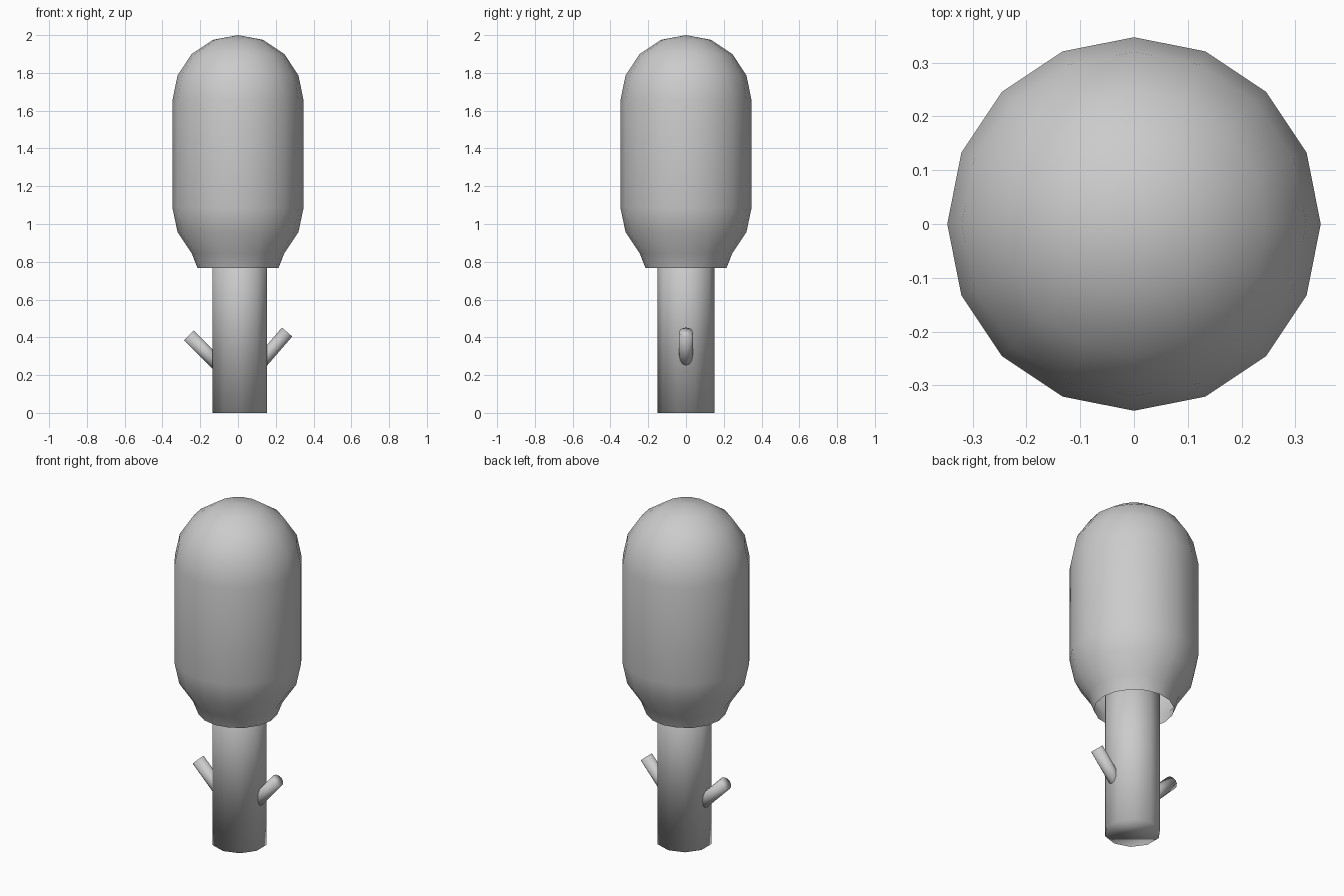
import bpy
import math
from mathutils import Vector

default = bpy.data.objects.get("Cube")
if default:
    bpy.data.objects.remove(default, do_unlink=True)

# One plain grey material for the whole tree
grey = bpy.data.materials.new("plain_grey")
grey.use_nodes = True
grey.diffuse_color = (0.6, 0.6, 0.6, 1)
grey.node_tree.nodes["Principled BSDF"].inputs["Base Color"].default_value = (0.6, 0.6, 0.6, 1)


def finish(obj, name):
    obj.name = name
    obj.data.name = name
    obj.data.materials.append(grey)
    obj.data.shade_smooth()


def rod(name, start, end, radius, sides):
    """Capped cylinder between two points."""
    start, end = Vector(start), Vector(end)
    axis = end - start
    bpy.ops.mesh.primitive_cylinder_add(
        vertices=sides, radius=radius, depth=axis.length, location=(start + end) / 2,
        rotation=axis.to_track_quat("Z", "Y").to_euler())
    finish(bpy.context.object, name)


def lathe(name, profile, sides):
    """Open surface of revolution; the first profile point is the pole."""
    verts = [(0, 0, profile[0][1])]
    for r, z in profile[1:]:
        for i in range(sides):
            a = math.tau * i / sides
            verts.append((r * math.cos(a), r * math.sin(a), z))
    faces = [(0, 1 + i, 1 + (i + 1) % sides) for i in range(sides)]
    for ring in range(len(profile) - 2):
        top = 1 + ring * sides
        low = top + sides
        for i in range(sides):
            j = (i + 1) % sides
            faces.append((top + i, low + i, low + j, top + j))
    mesh = bpy.data.meshes.new(name)
    mesh.from_pydata(verts, [], faces)
    obj = bpy.data.objects.new(name, mesh)
    bpy.context.collection.objects.link(obj)
    finish(obj, name)


# Crown: stretched ball, open underneath
lathe("crown", [(0, 2.0), (0.133, 1.975), (0.245, 1.9), (0.32, 1.787), (0.347, 1.655),
                (0.347, 1.085), (0.32, 0.957), (0.245, 0.845), (0.215, 0.768)], 16)

# Trunk, running up into the crown
rod("trunk", (0.01, 0, 0), (0.01, 0, 1.1), 0.152, 10)

# Two short branches
rod("left_branch", (0.08, 0, 0.22), (0.26, 0, 0.428), 0.036, 12)
rod("right_branch", (-0.07, 0, 0.22), (-0.26, 0, 0.41), 0.037, 12)
